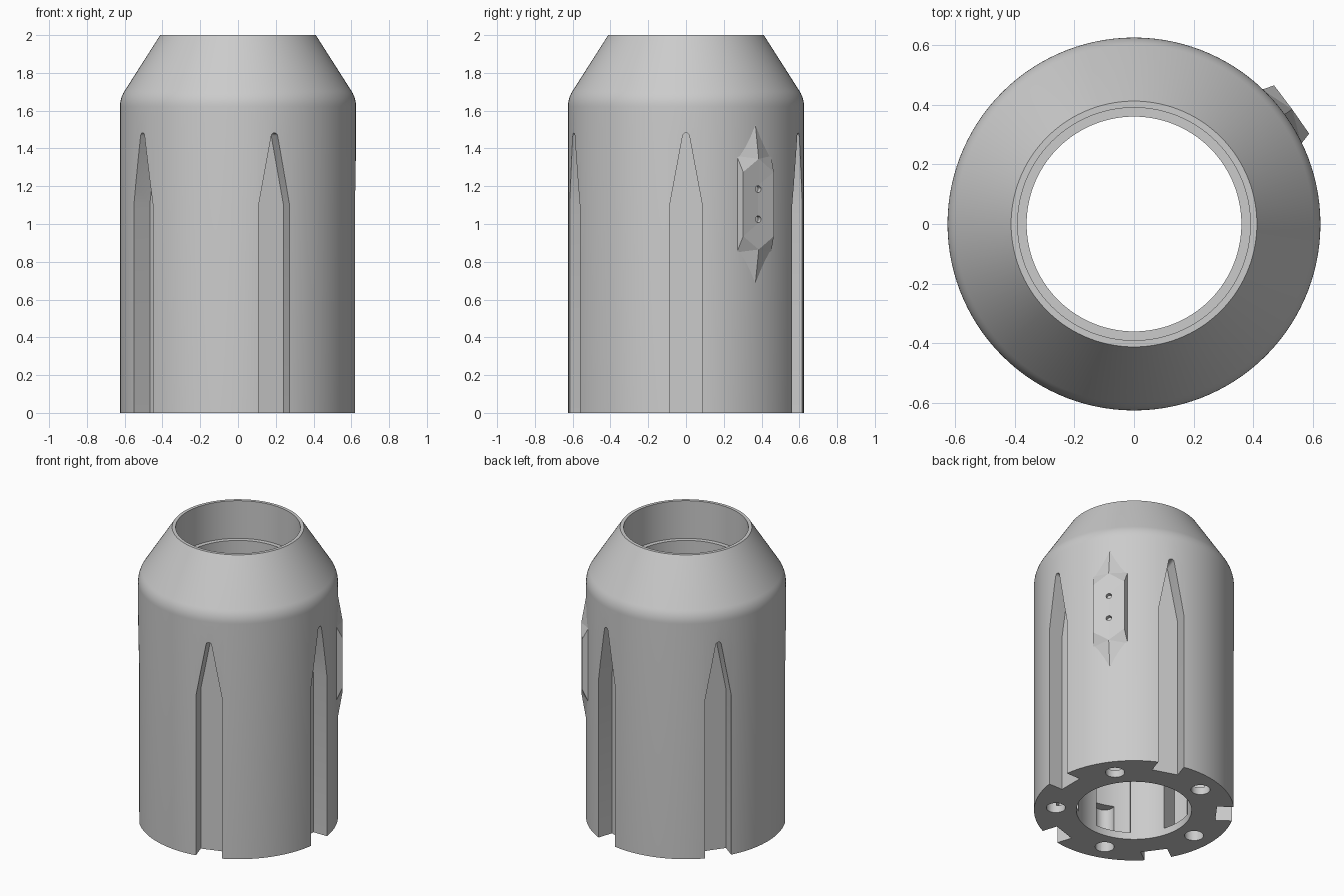
import bpy, bmesh
from math import sin, cos, pi, radians
from mathutils import Matrix, Vector

cube = bpy.data.objects.get("Cube")
if cube:
    bpy.data.objects.remove(cube, do_unlink=True)

grey = bpy.data.materials.new("plain grey")
grey.use_nodes = True
grey.diffuse_color = (0.6, 0.6, 0.6, 1)
grey.node_tree.nodes["Principled BSDF"].inputs["Base Color"].default_value = (0.6, 0.6, 0.6, 1)

COUNT = 5
STEP = 2 * pi / COUNT
MID = STEP / 2


def finish(name, bm):
    bmesh.ops.recalc_face_normals(bm, faces=bm.faces)
    mesh = bpy.data.meshes.new(name)
    bm.to_mesh(mesh)
    bm.free()
    mesh.materials.append(grey)
    obj = bpy.data.objects.new(name, mesh)
    bpy.context.collection.objects.link(obj)
    return obj


def prism(bm, lower, upper):
    """Closed solid between two matching outlines."""
    a = [bm.verts.new(p) for p in lower]
    b = [bm.verts.new(p) for p in upper]
    bm.faces.new(a)
    bm.faces.new(b[::-1])
    for i in range(len(a)):
        j = (i + 1) % len(a)
        bm.faces.new((a[i], b[i], b[j], a[j]))


def ring_of_prisms(name, lower, upper, offset):
    bm = bmesh.new()
    for k in range(COUNT):
        turn = Matrix.Rotation(offset + k * STEP, 3, 'Z')
        prism(bm, [turn @ Vector(p) for p in lower], [turn @ Vector(p) for p in upper])
    return finish(name, bm)


def cut(obj, cutters):
    for c in cutters:
        c.hide_render = True
        mod = obj.modifiers.new(c.name, 'BOOLEAN')
        mod.operation, mod.solver, mod.object = 'DIFFERENCE', 'EXACT', c
    bpy.context.view_layer.update()
    deps = bpy.context.evaluated_depsgraph_get()
    mesh = bpy.data.meshes.new_from_object(obj.evaluated_get(deps))
    obj.modifiers.clear()
    obj.data = mesh
    for c in cutters:
        bpy.data.objects.remove(c, do_unlink=True)


def smooth(obj):
    bpy.ops.object.select_all(action='DESELECT')
    obj.select_set(True)
    bpy.context.view_layer.objects.active = obj
    bpy.ops.object.shade_smooth_by_angle(angle=radians(25))


# Hollow body: revolved wall with a rounded shoulder and a stepped bore
bend = radians(33)
fillet = 0.15
shoulder = [(0.625 - fillet + fillet * cos(bend * i / 6), 1.622 + fillet * sin(bend * i / 6))
            for i in range(7)]
profile = [(0.36, 0), (0.625, 0)] + shoulder + [(0.412, 2), (0.39, 2), (0.39, 1.74), (0.36, 1.74)]
SEG = 120
bm = bmesh.new()
rings = [[bm.verts.new((r * cos(2 * pi * i / SEG), r * sin(2 * pi * i / SEG), z))
          for r, z in profile] for i in range(SEG)]
n = len(profile)
for i in range(SEG):
    a, b = rings[i], rings[(i + 1) % SEG]
    for j in range(n):
        k = (j + 1) % n
        bm.faces.new((a[j], b[j], b[k], a[k]))
body = finish("body", bm)

# Pointed grooves up the outside
tip = 0.018
outline = [(-0.086, -0.1), (0.086, -0.1), (0.086, 1.1)]
outline += [(tip * cos(t), 1.464 + tip * sin(t)) for t in (radians(10 + 20 * i) for i in range(9))]
outline += [(-0.086, 1.1)]
grooves = ring_of_prisms("groove_cutter", [(0.515, t, z) for t, z in outline],
                         [(0.75, t, z) for t, z in outline], 0)

# Round sockets in the base
circle = [(0.49 + 0.06 * cos(2 * pi * i / 24), 0.06 * sin(2 * pi * i / 24)) for i in range(24)]
sockets = ring_of_prisms("socket_cutter", [(x, y, -0.1) for x, y in circle],
                         [(x, y, 0.3) for x, y in circle], MID)

# Pockets inside the bore
half = radians(18.5)
angles = [half * (i / 6 - 1) for i in range(13)]
wedge = [(0.485 * cos(a), 0.485 * sin(a)) for a in angles]
wedge += [(0.3 * cos(a), 0.3 * sin(a)) for a in reversed(angles)]
pockets = ring_of_prisms("pocket_cutter", [(x, y, 0.05) for x, y in wedge],
                         [(x, y, 1.4) for x, y in wedge], MID)
cut(body, [grooves, sockets, pockets])
smooth(body)

# Faceted side plate: x outward, y across, z up from the plate centre
turn = Matrix.Translation((0, 0, 1.105)) @ Matrix.Rotation(MID, 4, 'Z')
corner, shoulder_pt = (0.653, 0.1, 0.17), (0.612, 0.112, 0.255)
valley, ridge, point = (0.65, 0, 0.1), (0.655, 0, 0.24), (0.624, 0, 0.425)
low_shoulder, low_point = (0.57, 0.112, 0.255), (0.57, 0, 0.425)
bm = bmesh.new()


def facet(*pts):
    bm.faces.new([bm.verts.new(p) for p in pts])


def flip(p, y, z):
    return (p[0], p[1] * y, p[2] * z)


for y in (1, -1):
    for z in (1, -1):
        for tri in ((valley, corner, ridge), (corner, shoulder_pt, ridge),
                    (ridge, shoulder_pt, point),
                    (shoulder_pt, low_shoulder, low_point, point)):
            facet(*[flip(p, y, z) for p in tri])
    # Long side walls and the flat middle
    facet(*[flip(p, y, z) for p, z in ((corner, 1), (shoulder_pt, 1), (shoulder_pt, -1), (corner, -1))])
    facet(*[flip(p, y, z) for p, z in ((shoulder_pt, 1), (low_shoulder, 1),
                                       (low_shoulder, -1), (shoulder_pt, -1))])
    facet(*[flip(p, y, z) for p, z in ((valley, 1), (corner, 1), (corner, -1), (valley, -1))])
    facet(*[flip(p, y, z) for p, z in ((low_point, 1), (low_shoulder, 1),
                                       (low_shoulder, -1), (low_point, -1))])
bmesh.ops.remove_doubles(bm, verts=bm.verts, dist=0.0001)
bmesh.ops.transform(bm, matrix=turn, verts=bm.verts)
plate = finish("side_plate", bm)

# Two small screw holes in the plate
bm = bmesh.new()
for z in (0.08, -0.08):
    hole = [(0.018 * cos(2 * pi * i / 16), z + 0.018 * sin(2 * pi * i / 16)) for i in range(16)]
    prism(bm, [turn @ Vector((0.6, y, h)) for y, h in hole],
          [turn @ Vector((0.7, y, h)) for y, h in hole])
cut(plate, [finish("screw_hole_cutter", bm)])
